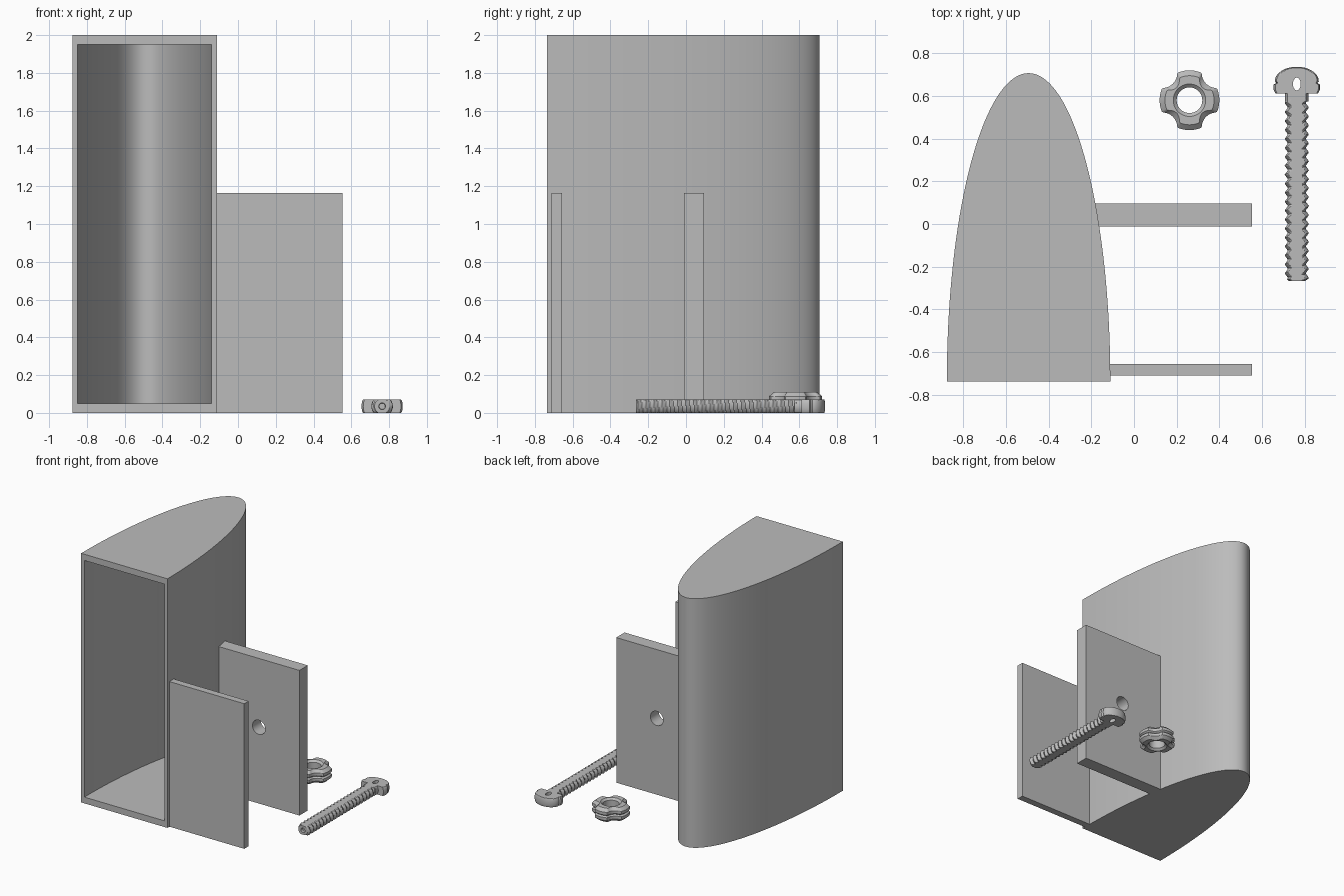
import bpy, bmesh, math
from math import sin, cos, pi, tau

cube = bpy.data.objects.get("Cube")
if cube:
    bpy.data.objects.remove(cube)

grey = bpy.data.materials.new("plain_grey")
grey.use_nodes = True
grey.diffuse_color = (0.5, 0.5, 0.5, 1)
grey.node_tree.nodes["Principled BSDF"].inputs["Base Color"].default_value = (0.5, 0.5, 0.5, 1)


def finish(name, bm, angle=30):
    """Turn a bmesh into a shaded object with the grey material."""
    bmesh.ops.recalc_face_normals(bm, faces=bm.faces)
    mesh = bpy.data.meshes.new(name)
    bm.to_mesh(mesh)
    bm.free()
    mesh.materials.append(grey)
    obj = bpy.data.objects.new(name, mesh)
    bpy.context.collection.objects.link(obj)
    smooth(obj, angle)
    return obj


def smooth(obj, angle=30):
    bpy.ops.object.select_all(action='DESELECT')
    obj.select_set(True)
    bpy.context.view_layer.objects.active = obj
    bpy.ops.object.shade_smooth_by_angle(angle=math.radians(angle))


def prism(name, outline, z0, z1):
    """Extrude an xy outline from z0 to z1."""
    bm = bmesh.new()
    face = bm.faces.new([bm.verts.new((x, y, z0)) for x, y in outline])
    top = bmesh.ops.extrude_face_region(bm, geom=[face])["geom"]
    bmesh.ops.translate(bm, vec=(0, 0, z1 - z0),
                        verts=[v for v in top if isinstance(v, bmesh.types.BMVert)])
    return finish(name, bm)


def loft(name, rings, closed=False, angle=30):
    """Skin rings of points; join last to first when closed, else cap the ends."""
    bm = bmesh.new()
    rows = [[bm.verts.new(p) for p in ring] for ring in rings]
    pairs = list(zip(rows, rows[1:])) + ([(rows[-1], rows[0])] if closed else [])
    for a, b in pairs:
        for i in range(len(a)):
            j = (i + 1) % len(a)
            bm.faces.new((a[i], a[j], b[j], b[i]))
    if not closed:
        bm.faces.new(rows[0])
        bm.faces.new(rows[-1])
    return finish(name, bm, angle)


def cut(obj, cutter):
    mod = obj.modifiers.new("cut", 'BOOLEAN')
    mod.operation, mod.solver, mod.object = 'DIFFERENCE', 'EXACT', cutter
    bpy.ops.object.select_all(action='DESELECT')
    obj.select_set(True)
    bpy.context.view_layer.objects.active = obj
    bpy.ops.object.modifier_apply(modifier=mod.name)
    bpy.data.objects.remove(cutter)
    smooth(obj)


def rect(x0, x1, y0, y1):
    return [(x0, y0), (x1, y0), (x1, y1), (x0, y1)]


# Hollow half-elliptic housing, open at the front
FRONT, MID = -0.737, -0.494


def half_ellipse(width, depth, n=72):
    return [(MID + width * cos(pi * i / n), FRONT + depth * sin(pi * i / n))
            for i in range(n + 1)]


housing = prism("housing", half_ellipse(0.383, 1.444), 0, 2)
hollow = half_ellipse(0.355, 1.37) + [(MID - 0.355, -0.9), (MID + 0.355, -0.9)]
cut(housing, prism("housing_cutter", hollow, 0.05, 1.95))

# Two side plates, the rear one drilled
prism("front_plate", rect(-0.125, 0.553, -0.711, -0.656), 0, 1.165)
rear = prism("rear_plate", rect(-0.189, 0.553, -0.011, 0.095), 0, 1.165)
drill = [[(0.193 + 0.057 * cos(tau * i / 40), y, 0.612 + 0.057 * sin(tau * i / 40))
          for i in range(40)] for y in (-0.1, 0.2)]
cut(rear, loft("drill_cutter", drill))


# Nut with four lobes, chamfered rims and a groove around the waist
def nut_radius(a):
    d = abs((a % (pi / 2)) - pi / 4)
    gap = 0.07 ** 2 - (0.18 * sin(d)) ** 2
    return min(0.14, 0.18 * cos(d) - math.sqrt(gap)) if gap > 0 else 0.14


def nut_ring(z, inset, bore=None):
    n = 144
    radii = [bore or nut_radius(tau * i / n) - inset for i in range(n)]
    return [(0.26 + r * cos(tau * i / n), 0.58 + r * sin(tau * i / n), z)
            for i, r in enumerate(radii)]


outer = [(0, 0.025), (0.022, 0), (0.045, 0), (0.055, 0.012), (0.065, 0), (0.088, 0), (0.11, 0.025)]
nut = [nut_ring(z, inset) for z, inset in outer]
nut += [nut_ring(z, 0, r) for z, r in [(0.11, 0.076), (0.095, 0.06), (0.015, 0.06), (0, 0.076)]]
loft("nut", nut, closed=True)

# Screw lying along y, with its top and bottom cut flat
AXIS_X, HALF = 0.763, 0.035


def screw_ring(radius, y, n=48):
    ring = []
    for i in range(n):
        a = tau * i / n
        r = radius(a, y) if callable(radius) else radius
        ring.append((AXIS_X + r * cos(a), y, HALF + max(-HALF, min(HALF, r * sin(a)))))
    return ring


# Threaded shaft with a dimpled tip
def thread(a, y, pitch=0.042):
    phase = (y / pitch + a / tau) % 1
    return 0.041 + 0.032 * abs(phase - 0.5)


TIP, NECK, STEPS = -0.266, 0.585, 162
shaft = [screw_ring(r, y) for r, y in [(0.016, TIP + 0.02), (0.018, TIP), (0.04, TIP)]]
shaft += [screw_ring(thread, TIP + 0.008 + (NECK - TIP - 0.008) * i / STEPS)
          for i in range(STEPS + 1)]
loft("screw_shaft", shaft, angle=20)

# Domed head with a collar, a groove and a cross hole
dome = [(0.103 * cos(t), 0.669 + 0.068 * sin(t)) for t in [pi / 2 * i / 12 for i in range(12)]]
profile = [(0.055, 0.575), (0.055, 0.612), (0.1, 0.612), (0.109, 0.63), (0.109, 0.653),
           (0.096, 0.661)] + dome
head = loft("screw_head", [screw_ring(r, y) for r, y in profile])
pin = [[(AXIS_X + 0.018 * cos(tau * i / 32), 0.656 + 0.03 * sin(tau * i / 32), z)
        for i in range(32)] for z in (-0.1, 0.2)]
cut(head, loft("pin_cutter", pin))
